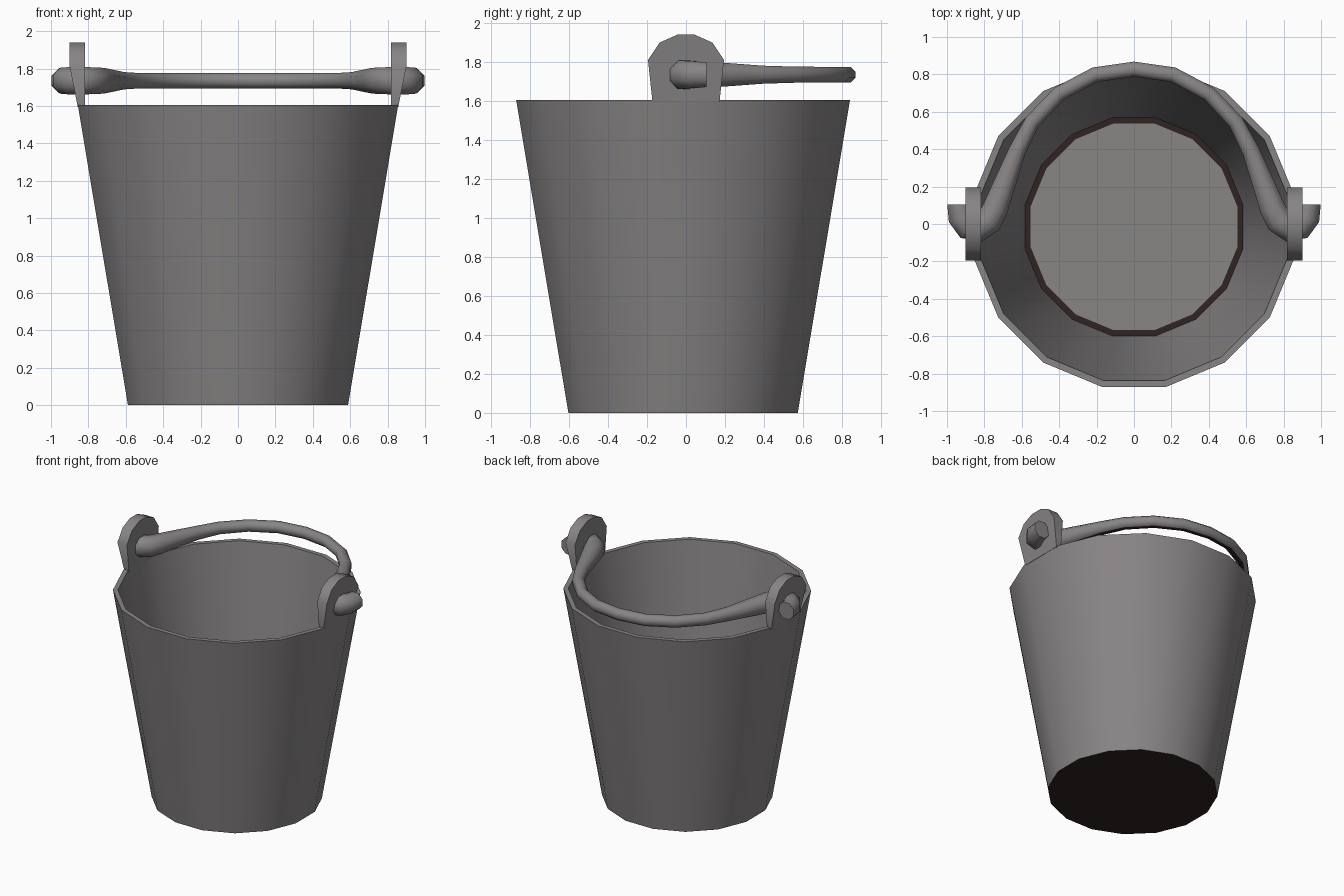
import bpy, bmesh, math
from mathutils import Vector

if "Cube" in bpy.data.objects:
    bpy.data.objects.remove(bpy.data.objects["Cube"])

steel = bpy.data.materials.new("warm grey steel")
steel.diffuse_color = (0.247, 0.232, 0.235, 1)
steel.use_nodes = True
steel.node_tree.nodes["Principled BSDF"].inputs["Base Color"].default_value = steel.diffuse_color
dark = bpy.data.materials.new("dark brown underside")
dark.diffuse_color = (0.029, 0.017, 0.016, 1)
dark.use_nodes = True
dark.node_tree.nodes["Principled BSDF"].inputs["Base Color"].default_value = dark.diffuse_color


def finish(name, bm, angle=40):
    bm.normal_update()
    me = bpy.data.meshes.new(name)
    bm.to_mesh(me)
    bm.free()
    ob = bpy.data.objects.new(name, me)
    bpy.context.collection.objects.link(ob)
    me.materials.append(steel)
    me.materials.append(dark)
    bpy.ops.object.select_all(action='DESELECT')
    ob.select_set(True)
    bpy.context.view_layer.objects.active = ob
    bpy.ops.object.shade_smooth_by_angle(angle=math.radians(angle))
    return ob


N, CY = 16, -0.015


def ring(bm, r, z):
    # 16-sided ring with flats facing the axes
    return [bm.verts.new((r * math.cos((i + 0.5) * 2 * math.pi / N),
                          CY + r * math.sin((i + 0.5) * 2 * math.pi / N), z))
            for i in range(N)]


def bridge(bm, a, b):
    n = len(a)
    for i in range(n):
        j = (i + 1) % n
        bm.faces.new((a[i], a[j], b[j], b[i]))


# Bucket body: outer wall, rim, inner wall
bm = bmesh.new()
rings = [ring(bm, 0.60, 0), ring(bm, 0.873, 1.605),
         ring(bm, 0.838, 1.605), ring(bm, 0.595, 0.003)]
for a, b in zip(rings, rings[1:]):
    bridge(bm, a, b)
# Dark underside, and the dark band around the floor inside
under = bm.faces.new(rings[0][::-1])
under.material_index = 1
edge = ring(bm, 0.563, 0.003)
start = len(bm.faces)
bridge(bm, rings[3], edge)
bm.faces.ensure_lookup_table()
for f in bm.faces[start:]:
    f.material_index = 1
# Grey floor disc
bm.faces.new(edge)
finish("bucket_body", bm)

# Ears: rounded plates rising from both side walls
half = [(0.172, 1.595), (0.195, 1.81), (0.135, 1.90), (0.045, 1.94)]
profile = half + [(-y, z) for y, z in reversed(half)]
for side, label in ((-1, "left"), (1, "right")):
    bm = bmesh.new()
    inner = [bm.verts.new((side * 0.818, y, z)) for y, z in profile]
    outer = [bm.verts.new((side * (0.857 if z < 1.7 else 0.9), y, z))
             for y, z in profile]
    bridge(bm, inner, outer)
    bm.faces.new(inner)
    bm.faces.new(outer[::-1])
    bmesh.ops.recalc_face_normals(bm, faces=bm.faces)
    finish(label + "_ear", bm, 65)

# Handle: tapered tube lying back, ends hooked through the ears (x, y, radius)
left = [(-0.935, 0.105, 0.066), (-0.925, 0.035, 0.072), (-0.89, -0.012, 0.076),
        (-0.83, -0.022, 0.076), (-0.775, 0.015, 0.074), (-0.74, 0.085, 0.071),
        (-0.705, 0.18, 0.064), (-0.625, 0.39, 0.048), (-0.545, 0.545, 0.043),
        (-0.40, 0.697, 0.042), (-0.21, 0.798, 0.042)]
path = left + [(0, 0.828, 0.042)] + [(-x, y, r) for x, y, r in reversed(left)]
bm = bmesh.new()
loops, SIDES = [], 8
for i, (x, y, r) in enumerate(path):
    p, q = path[max(i - 1, 0)], path[min(i + 1, len(path) - 1)]
    t = Vector((q[0] - p[0], q[1] - p[1], 0)).normalized()
    if i in (0, len(path) - 1):
        t = Vector((0, -1 if i == 0 else 1, 0))
    n = Vector((-t.y, t.x, 0))
    loops.append([])
    for k in range(SIDES):
        a = (k + 0.5) * 2 * math.pi / SIDES
        co = Vector((x, y, 1.735)) + r * 1.04 * (n * math.cos(a) + Vector((0, 0, math.sin(a))))
        loops[-1].append(bm.verts.new(co))
for a, b in zip(loops, loops[1:]):
    bridge(bm, a, b)
bm.faces.new(loops[0])
bm.faces.new(loops[-1])
bmesh.ops.recalc_face_normals(bm, faces=bm.faces)
# The strip along the bow's underside is dark
bm.normal_update()
for f in bm.faces:
    if f.normal.z < -0.9 and f.calc_center_median().y > 0.1:
        f.material_index = 1
finish("handle", bm, 60)
